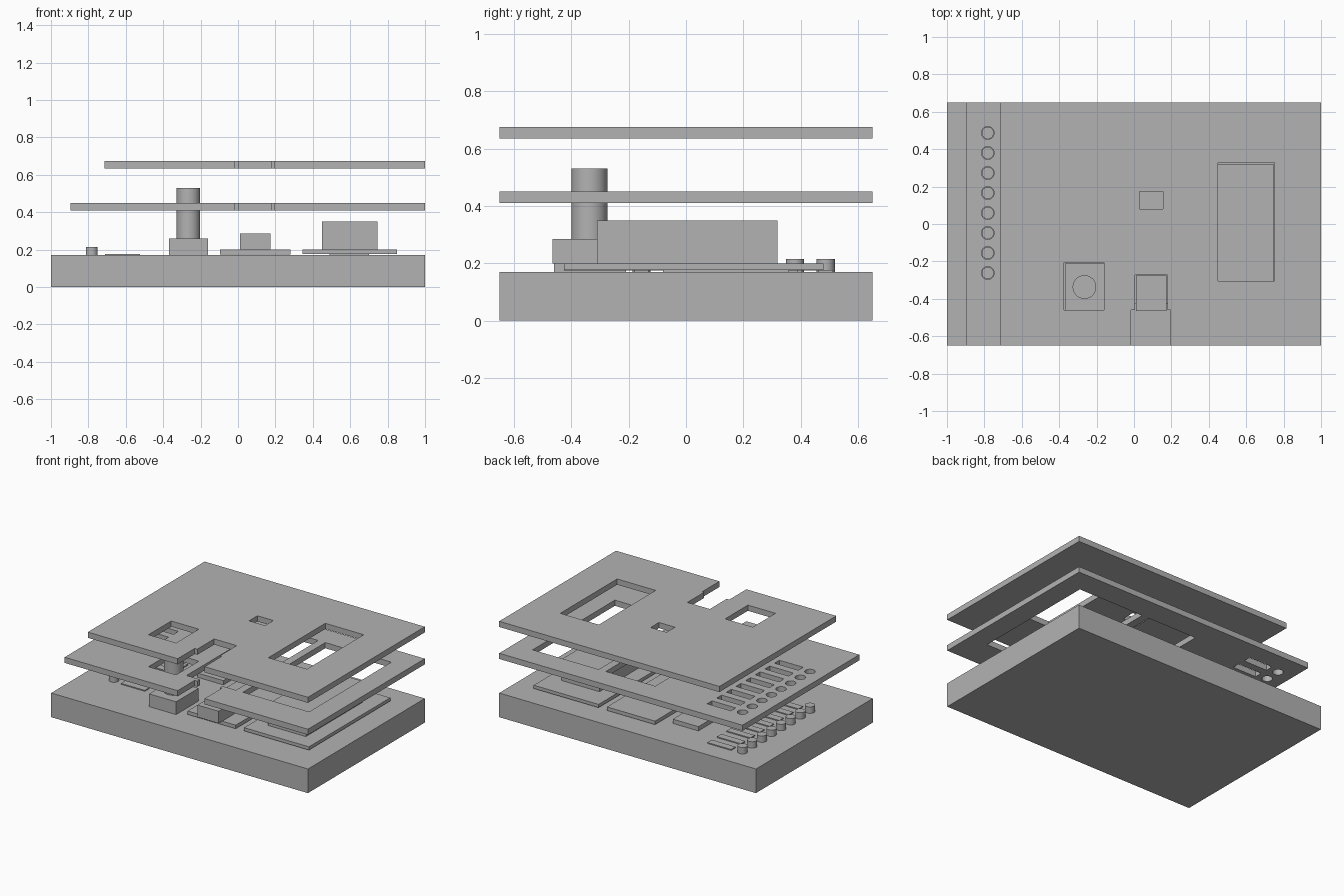
import bpy, math

cube = bpy.data.objects.get("Cube")
if cube:
    bpy.data.objects.remove(cube, do_unlink=True)

grey = bpy.data.materials.new("plain_grey")
grey.use_nodes = True
grey.diffuse_color = (0.45, 0.45, 0.45, 1)
grey.node_tree.nodes["Principled BSDF"].inputs["Base Color"].default_value = (0.45, 0.45, 0.45, 1)


def box(name, x0, x1, y0, y1, z0, z1):
    bpy.ops.mesh.primitive_cube_add(size=1, location=((x0 + x1) / 2, (y0 + y1) / 2, (z0 + z1) / 2))
    ob = bpy.context.object
    ob.name = name
    ob.scale = (x1 - x0, y1 - y0, z1 - z0)
    bpy.ops.object.transform_apply(location=False, rotation=False, scale=True)
    ob.data.materials.append(grey)


def cylinder(name, x, y, r, z0, z1):
    bpy.ops.mesh.primitive_cylinder_add(vertices=48, radius=r, depth=z1 - z0, location=(x, y, (z0 + z1) / 2))
    ob = bpy.context.object
    ob.name = name
    ob.data.materials.append(grey)
    bpy.ops.object.shade_smooth_by_angle(angle=math.radians(30))


def rect(x0, x1, y0, y1):
    return [(x0, y0), (x1, y0), (x1, y1), (x0, y1)]


def circle(x, y, r, n=32):
    return [(x + r * math.cos(i * math.tau / n), y + r * math.sin(i * math.tau / n)) for i in range(n)]


def plate(name, loops, z0, z1):
    """Flat sheet: first loop is the outline, the others are openings."""
    curve = bpy.data.curves.new(name, "CURVE")
    curve.dimensions = "2D"
    curve.fill_mode = "BOTH"
    curve.extrude = (z1 - z0) / 2
    for pts in loops:
        spline = curve.splines.new("POLY")
        spline.points.add(len(pts) - 1)
        for p, (x, y) in zip(spline.points, pts):
            p.co = (x, y, 0, 1)
        spline.use_cyclic_u = True
    ob = bpy.data.objects.new(name, curve)
    bpy.context.collection.objects.link(ob)
    ob.location.z = (z0 + z1) / 2
    bpy.ops.object.select_all(action="DESELECT")
    ob.select_set(True)
    bpy.context.view_layer.objects.active = ob
    bpy.ops.object.convert(target="MESH")
    ob = bpy.context.object
    ob.data.materials.clear()
    ob.data.materials.append(grey)
    bpy.ops.object.shade_flat()


def outline(left, inner):
    """Sheet outline with the stepped cable notch in the front edge."""
    return ([(left, -0.65), (-0.015, -0.65), (-0.015, -0.46), (0.005, -0.46)] + inner
            + [(0.18, -0.46), (0.195, -0.46), (0.195, -0.65), (1, -0.65), (1, 0.65), (left, 0.65)])


# Base slab
TOP = 0.17
box("base", -1, 1, -0.65, 0.65, 0, TOP)

# Display module
box("display_support", 0.49, 0.70, -0.08, 0.36, TOP, 0.177)
box("display_board", 0.345, 0.85, -0.425, 0.48, 0.177, 0.2)
box("display_screen", 0.45, 0.745, -0.31, 0.32, 0.2, 0.35)

# Controller board with cable socket
box("controller_board", -0.095, 0.28, -0.425, 0.48, 0.175, 0.2)
box("cable_socket", 0.01, 0.175, -0.465, -0.275, 0.2, 0.285)

# Dial and rear module
box("dial_body", -0.37, -0.16, -0.46, -0.21, TOP, 0.26)
cylinder("dial_shaft", -0.265, -0.337, 0.063, 0.26, 0.53)
box("rear_module", -0.37, -0.17, 0.08, 0.39, TOP, 0.2)

# Row of pins with their strips
rows = [0.487 - 0.107 * i for i in range(8)]
for y in rows:
    cylinder("pin", -0.782, y, 0.032, TOP, 0.215)
    box("strip", -0.71, -0.525, y - 0.025, y + 0.025, TOP, 0.177)

# Middle sheet
dial_hole = rect(-0.375, -0.16, -0.46, -0.207)
board_opening = [(0.005, -0.43), (-0.1, -0.43), (-0.1, 0.485), (0.285, 0.485), (0.285, -0.43), (0.18, -0.43)]
middle = [outline(-0.895, board_opening), rect(0.34, 0.855, -0.43, 0.485), dial_hole]
for y in rows:
    middle.append(circle(-0.782, y, 0.034))
    middle.append(rect(-0.71, -0.525, y - 0.027, y + 0.027))
plate("middle_sheet", middle, 0.41, 0.45)

# Top sheet
plate("top_sheet", [outline(-0.715, [(0.005, -0.272), (0.18, -0.272)]),
                    rect(0.45, 0.75, -0.305, 0.328), rect(0.03, 0.155, 0.08, 0.173), dial_hole], 0.635, 0.675)
